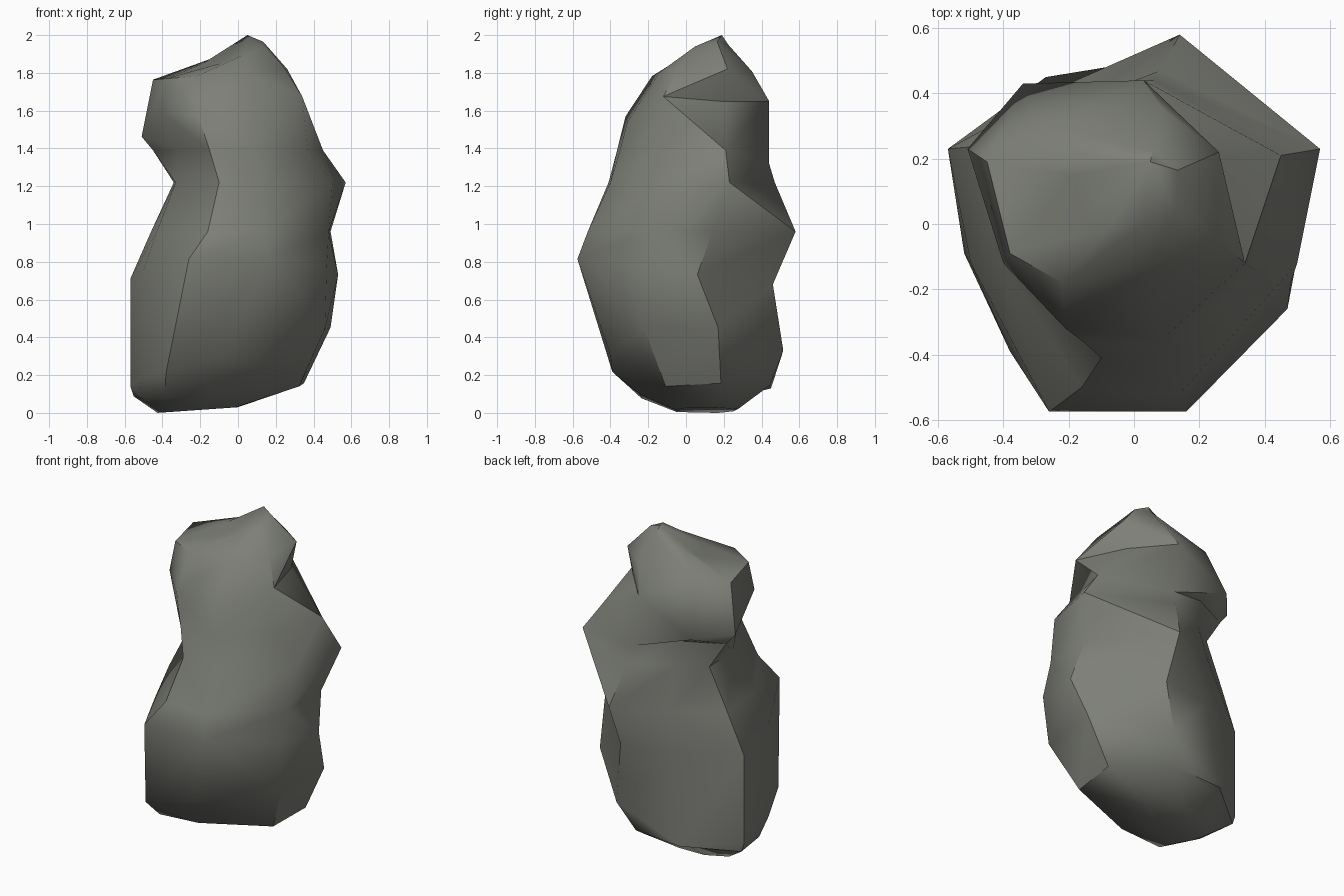
import bpy, bmesh, math

if "Cube" in bpy.data.objects:
    bpy.data.objects.remove(bpy.data.objects["Cube"])

# Cross-sections, lowest first: (height, slope along x, slope along y), then
# eight outline points counter-clockwise from the right-hand side.
# A third number in a point is its own height, used for overhangs.
SECTIONS = [
    ((0.32, 0.27, 0.0), [(.49, .17), (.13, .515, .33), (-.27, .45, .13), (-.57, .23, .14), (-.52, -.09), (-.38, -.39), (-.05, -.40), (.46, -.22)]),
    ((0.74, 0.0, -0.13), [(.53, .06), (.14, .46), (-.20, .41), (-.57, .23), (-.50, -.12), (-.26, -.575), (.16, -.575), (.47, -.26)]),
    ((0.96, 0.0, 0.0), [(.49, .14), (.14, .58), (-.20, .43), (-.46, .24), (-.43, -.08), (-.16, -.50), (.14, -.52), (.48, -.18)]),
    ((1.22, 0.0, 0.0), [(.57, .23), (.08, .47), (-.18, .36), (-.34, .25), (-.33, .00), (-.10, -.41), (.14, -.40), (.50, -.12)]),
    ((1.39, 0.0, 0.0), [(.45, .21), (.06, .44, 1.32), (-.20, .36), (-.45, .24), (-.31, -.04), (-.15, -.365), (.09, -.35), (.37, -.14)]),
    ((1.59, 0.25, 0.0), [(.23, .21), (.03, .44, 1.65), (-.34, .43, 1.46), (-.51, .23), (-.40, -.12, 1.59), (-.21, -.32, 1.57), (.06, -.31, 1.54), (.34, -.12)]),
    ((1.80, 0.08, 0.0), [(.26, .22), (.09, .35), (-.29, .30), (-.45, .19), (-.38, -.09), (-.22, -.18), (.04, -.14), (.25, -.04)]),
]


def shrink(points, centre, sx, sy):
    """Scale an outline toward a centre."""
    cx, cy = centre
    return [(cx + (p[0] - cx) * sx, cy + (p[1] - cy) * sy) for p in points]


# Tapered underside and crown are shrunken copies of the end sections
lowest, highest = SECTIONS[0][1], SECTIONS[-1][1]
sections = [
    ((0.03, 0.07, 0.0), shrink(lowest, (-.33, .14), .40, .36)),
    ((0.12, 0.08, 0.05), shrink(lowest, (-.45, .23), .85, .75)),
    *SECTIONS,
    ((1.885, 0.35, 0.2), shrink(highest, (.03, .12), .45, .45)),
]

bm = bmesh.new()
rings = [[bm.verts.new((p[0], p[1], p[2] if len(p) > 2 else z + sx * p[0] + sy * p[1]))
          for p in pts] for (z, sx, sy), pts in sections]


def facet(a, b, c, d):
    """Fill a four-sided patch with two triangles, folded outward."""
    normal = (b.co - a.co).cross(c.co - a.co)
    if normal.dot(d.co - a.co) <= 0:
        tris = (a, b, c), (a, c, d)
    else:
        tris = (a, b, d), (b, c, d)
    for tri in tris:
        bm.faces.new(tri)


# Loft the boulder through the sections
for low, high in zip(rings, rings[1:]):
    for i in range(8):
        j = (i + 1) % 8
        facet(low[i], low[j], high[j], high[i])

# Flat base and pointed peak
bm.faces.new(list(reversed(rings[0])))
peak = bm.verts.new((0.05, 0.19, 2.0))
for i in range(8):
    bm.faces.new((rings[-1][i], rings[-1][(i + 1) % 8], peak))
bmesh.ops.recalc_face_normals(bm, faces=bm.faces)

mesh = bpy.data.meshes.new("boulder")
bm.to_mesh(mesh)
bm.free()
boulder = bpy.data.objects.new("boulder", mesh)
bpy.context.collection.objects.link(boulder)

# One grey stone colour
stone = bpy.data.materials.new("grey stone")
stone.diffuse_color = (0.205, 0.212, 0.186, 1.0)
stone.use_nodes = True
stone.node_tree.nodes["Principled BSDF"].inputs["Base Color"].default_value = stone.diffuse_color
mesh.materials.append(stone)

# Smooth shading with creases kept sharp
bpy.context.view_layer.objects.active = boulder
boulder.select_set(True)
bpy.ops.object.shade_smooth_by_angle(angle=math.radians(42))
